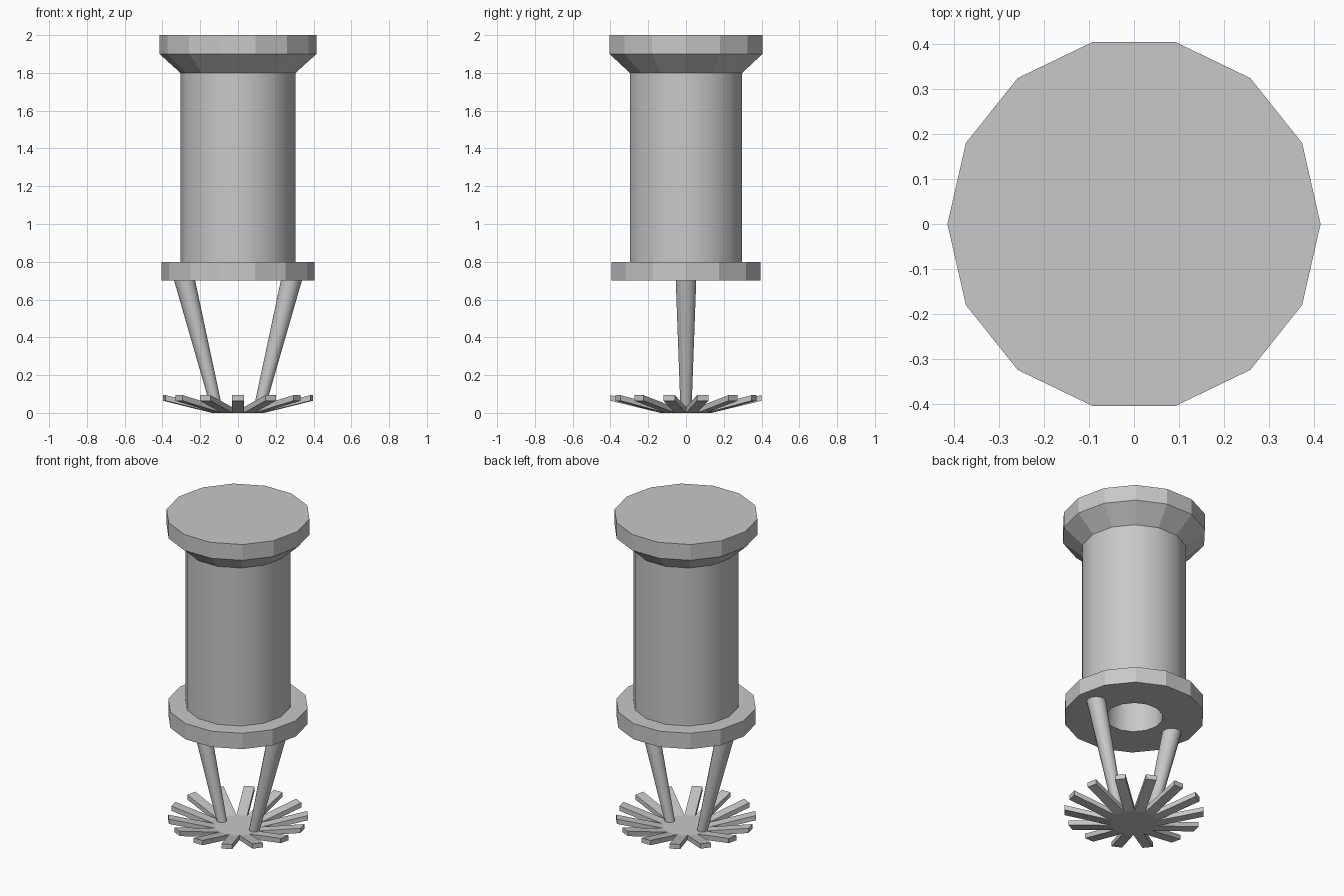
import bpy, bmesh
from math import cos, sin, pi
from mathutils import Vector

SIDES = 14

cube = bpy.data.objects.get("Cube")
if cube:
    bpy.data.objects.remove(cube, do_unlink=True)

grey = bpy.data.materials.new("grey metal")
grey.use_nodes = True
colour = (0.58, 0.58, 0.58, 1)
grey.diffuse_color = colour
grey.node_tree.nodes["Principled BSDF"].inputs["Base Color"].default_value = colour


def finish(bm, name):
    mesh = bpy.data.meshes.new(name)
    bm.to_mesh(mesh)
    bm.free()
    mesh.materials.append(grey)
    obj = bpy.data.objects.new(name, mesh)
    bpy.context.collection.objects.link(obj)
    return obj


def loft(name, rings, smooth=False, close_bottom=False, close_top=False):
    """Join horizontal rings given as (radius, z, centre x)."""
    bm = bmesh.new()
    loops = [[bm.verts.new((cx + r * cos(2 * pi * i / SIDES),
                            r * sin(2 * pi * i / SIDES), z))
              for i in range(SIDES)] for r, z, cx in rings]
    for a, b in zip(loops, loops[1:]):
        for i in range(SIDES):
            j = (i + 1) % SIDES
            bm.faces.new((a[i], a[j], b[j], b[i])).smooth = smooth
    if close_bottom:
        bm.faces.new(loops[0][::-1])
    if close_top:
        bm.faces.new(loops[-1])
    return finish(bm, name)


# Flared cap, smooth barrel, and flange with a deep bore
loft("cap", [(0.305, 1.8, 0), (0.415, 1.9, 0), (0.415, 2, 0)],
     close_bottom=True, close_top=True)
loft("barrel", [(0.305, 0.8, 0), (0.305, 1.8, 0)], smooth=True)
loft("flange", [(0.165, 0.7, 0), (0.405, 0.7, 0), (0.405, 0.8, 0), (0.305, 0.8, 0)])
loft("bore", [(0.165, 1.8, 0), (0.165, 0.7, 0)], smooth=True)

# Tapered arms leaning in toward the deflector
for side, name in ((1, "left_arm"), (-1, "right_arm")):
    loft(name, [(0.03, 0.02, side * 0.112), (0.056, 0.71, side * 0.285)],
         smooth=True, close_bottom=True, close_top=True)

# Deflector: thin plate whose every edge is drawn out into a rising tine
bm = bmesh.new()
plate = loft("deflector_blank", [(0.138, 0, 0), (0.138, 0.03, 0)],
             close_bottom=True, close_top=True)
bm.from_mesh(plate.data)
bpy.data.objects.remove(plate, do_unlink=True)
bm.normal_update()
rim = [f for f in bm.faces if abs(f.normal.z) < 0.5]
tines = bmesh.ops.extrude_discrete_faces(bm, faces=rim)["faces"]
for tip in tines:
    middle = tip.calc_center_median()
    outward = Vector((middle.x, middle.y, 0)).normalized()
    step = outward * 0.265 + Vector((0, 0, 0.064))
    # Join each lifted tip back to its plate edge
    base = [bm.verts.new(v.co) for v in tip.verts]
    for v in tip.verts:
        v.co += step
    ends = list(tip.verts)
    for i in range(4):
        j = (i + 1) % 4
        bm.faces.new((base[i], base[j], ends[j], ends[i]))
bmesh.ops.remove_doubles(bm, verts=bm.verts, dist=0.0001)
bmesh.ops.recalc_face_normals(bm, faces=bm.faces)
finish(bm, "deflector")
